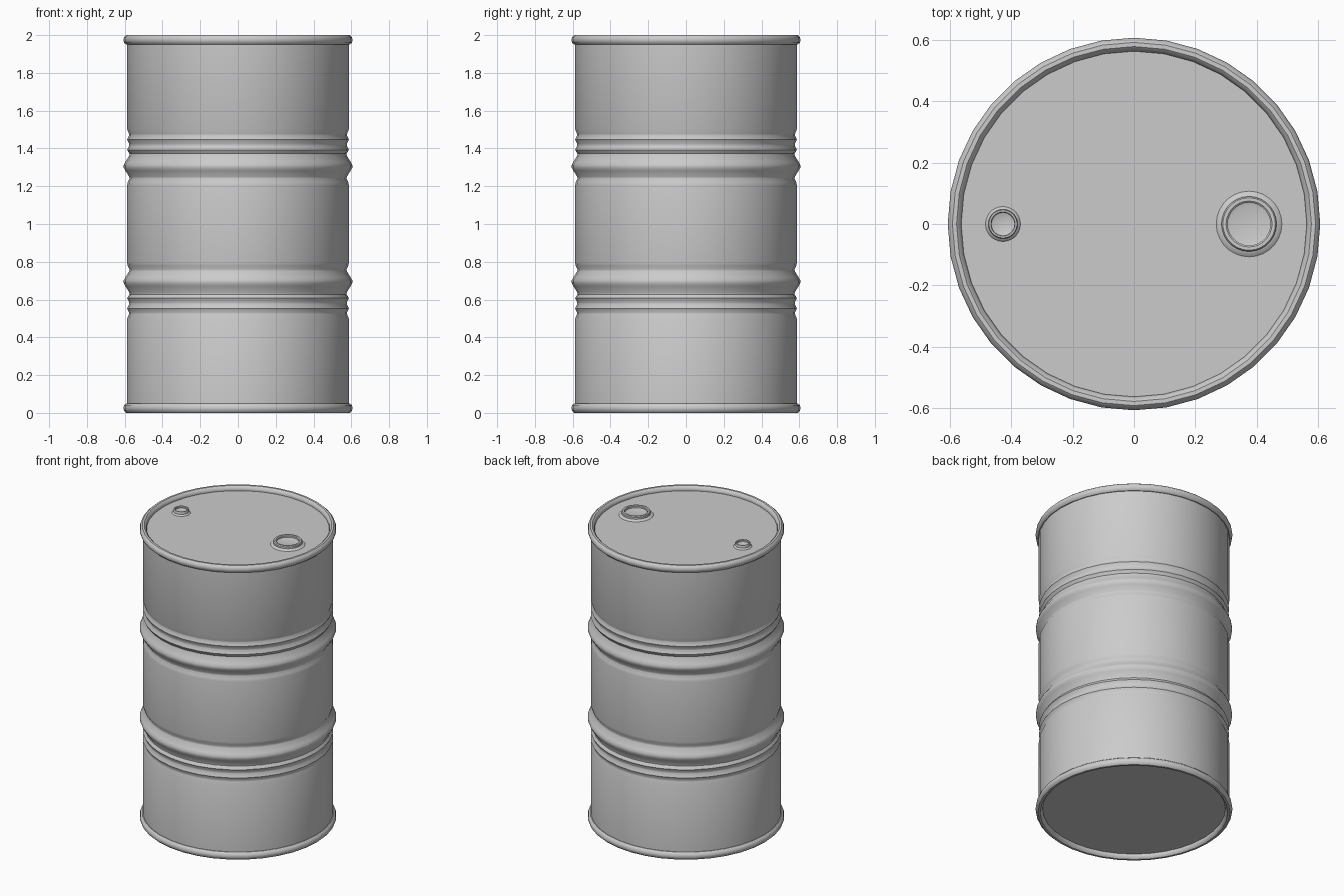
import bpy, bmesh
from math import cos, sin, pi, radians

default = bpy.data.objects.get("Cube")
if default:
    bpy.data.objects.remove(default, do_unlink=True)

steel = bpy.data.materials.new("grey steel")
grey = (0.6, 0.6, 0.6, 1)
steel.diffuse_color = grey
steel.use_nodes = True
steel.node_tree.nodes["Principled BSDF"].inputs["Base Color"].default_value = grey


def lathe(name, profile, sides, centre=(0, 0, 0), closed=False, angle=35):
    """Revolve (radius, z) points, ordered upward on the outside; radius 0 makes a cap."""
    bm = bmesh.new()
    rings = []
    for r, z in profile:
        if r == 0:
            rings.append([bm.verts.new((0, 0, z))] * sides)
        else:
            rings.append([bm.verts.new((r * cos(2 * pi * i / sides),
                                        r * sin(2 * pi * i / sides), z))
                          for i in range(sides)])
    pairs = list(zip(rings, rings[1:]))
    if closed:
        pairs.append((rings[-1], rings[0]))
    for a, b in pairs:
        for i in range(sides):
            j = (i + 1) % sides
            bm.faces.new(dict.fromkeys((a[i], a[j], b[j], b[i])))
    mesh = bpy.data.meshes.new(name)
    bm.to_mesh(mesh)
    bm.free()
    mesh.materials.append(steel)
    obj = bpy.data.objects.new(name, mesh)
    obj.location = centre
    bpy.context.collection.objects.link(obj)
    bpy.ops.object.select_all(action="DESELECT")
    obj.select_set(True)
    bpy.context.view_layer.objects.active = obj
    bpy.ops.object.shade_smooth_by_angle(angle=radians(angle))
    return obj


SIDES = 36
WALL = 0.587
LID = 1.97

# Body: rolling hoop and two sharp beads, mirrored about mid height
upper = [(WALL, 1.205), (0.584, 1.222), (0.575, 1.24), (0.576, 1.25),
         (0.597, 1.283), (0.605, 1.298), (0.605, 1.312), (0.597, 1.328),
         (0.576, 1.362), (0.575, 1.372), (WALL, 1.392), (0.576, 1.414),
         (0.576, 1.424), (WALL, 1.447), (0.577, 1.468), (0.578, 1.478),
         (WALL, 1.502), (WALL, LID)]
lower = [(r, 2 - z) for r, z in reversed(upper)]
lathe("body", lower + upper, SIDES)

# Lid and base discs
lathe("lid", [(WALL, LID), (0, LID)], SIDES)
lathe("base", [(0, 2 - LID), (WALL, 2 - LID)], SIDES)

# Rolled rims
for name, z in (("top_rim", 1.975), ("bottom_rim", 0.025)):
    tube = [(0.585 + 0.022 * cos(2 * pi * k / 10), z + 0.0263 * sin(2 * pi * k / 10))
            for k in range(10)]
    lathe(name, tube, SIDES, closed=True, angle=40)


# Threaded openings: stepped collar, rounded lip and sunken plug
def bung(name, x, size, height):
    shape = [(1.0, 0), (0.9, 0.3), (0.84, 0.35), (0.84, 0.8), (0.8, 1.0),
             (0.7, 1.0), (0.65, 0.85), (0.65, 0.5), (0.57, 0.4), (0, 0.4)]
    lathe(name, [(r * size, h * height) for r, h in shape], 28, (x, 0, LID))


bung("large_bung", 0.375, 0.107, 0.028)
bung("small_bung", -0.427, 0.057, 0.026)
